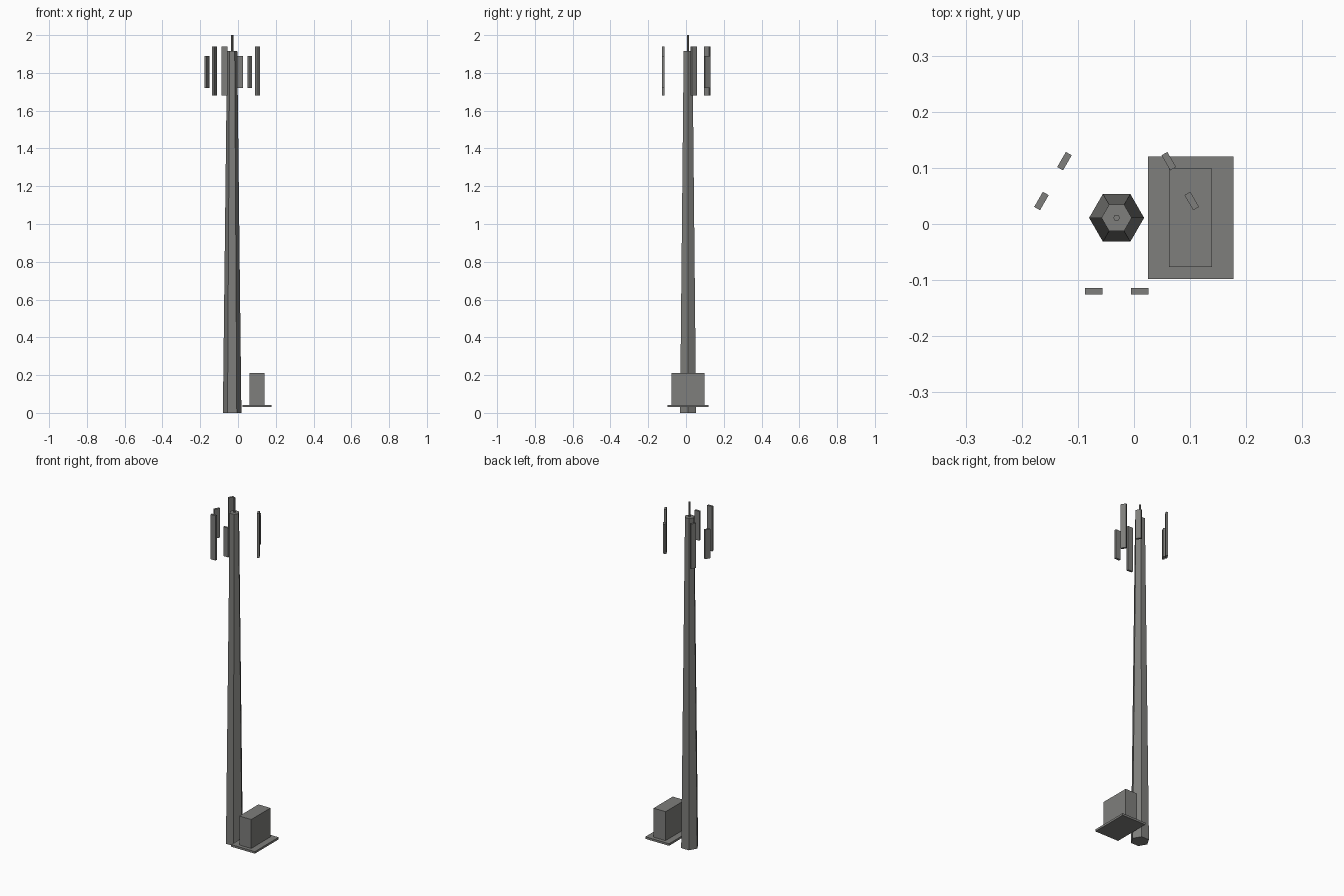
import bpy
from math import cos, sin, radians
from mathutils import Matrix, Vector

cube = bpy.data.objects.get("Cube")
if cube:
    bpy.data.objects.remove(cube, do_unlink=True)

grey = bpy.data.materials.new("painted grey")
grey.use_nodes = True
color = (0.21, 0.21, 0.2, 1)
grey.diffuse_color = color
grey.node_tree.nodes["Principled BSDF"].inputs["Base Color"].default_value = color

MAST = Vector((-0.031, 0.011, 0))


def prism(name, bottom, top, z0, z1):
    """Solid between two matching outlines at two heights."""
    n = len(bottom)
    verts = [(x, y, z0) for x, y in bottom] + [(x, y, z1) for x, y in top]
    faces = [tuple(reversed(range(n))), tuple(range(n, 2 * n))]
    faces += [(i, (i + 1) % n, (i + 1) % n + n, i + n) for i in range(n)]
    mesh = bpy.data.meshes.new(name)
    mesh.from_pydata(verts, [], faces)
    mesh.materials.append(grey)
    obj = bpy.data.objects.new(name, mesh)
    bpy.context.collection.objects.link(obj)
    return obj


def hexagon(r):
    return [(r * cos(radians(a)), r * sin(radians(a))) for a in range(0, 360, 60)]


def rect(x0, x1, y0, y1):
    return [(x0, y0), (x1, y0), (x1, y1), (x0, y1)]


# Tapered six-sided mast and the rod on its top
prism("mast", hexagon(0.049), hexagon(0.027), 0, 1.915).location = MAST
prism("lightning_rod", hexagon(0.006), hexagon(0.006), 1.915, 2).location = MAST

# Equipment cabinet on its raised slab
slab = rect(0.025, 0.177, -0.098, 0.12)
prism("cabinet_slab", slab, slab, 0.03, 0.042)
cabinet = rect(0.062, 0.139, -0.077, 0.099)
prism("equipment_cabinet", cabinet, cabinet, 0.042, 0.21)

# Three sectors, each with one tall and one short antenna panel
panel = rect(-0.0155, 0.0155, -0.006, 0.006)
for sector in range(3):
    turn = Matrix.Rotation(radians(120 * sector), 4, "Z")
    for kind, x, z0, z1 in (("tall", -0.041, 1.68, 1.94), ("short", 0.041, 1.72, 1.89)):
        obj = prism(f"{kind}_antenna_{sector + 1}", panel, panel, z0, z1)
        obj.matrix_world = Matrix.Translation(MAST) @ turn @ Matrix.Translation((x, -0.131, 0))
